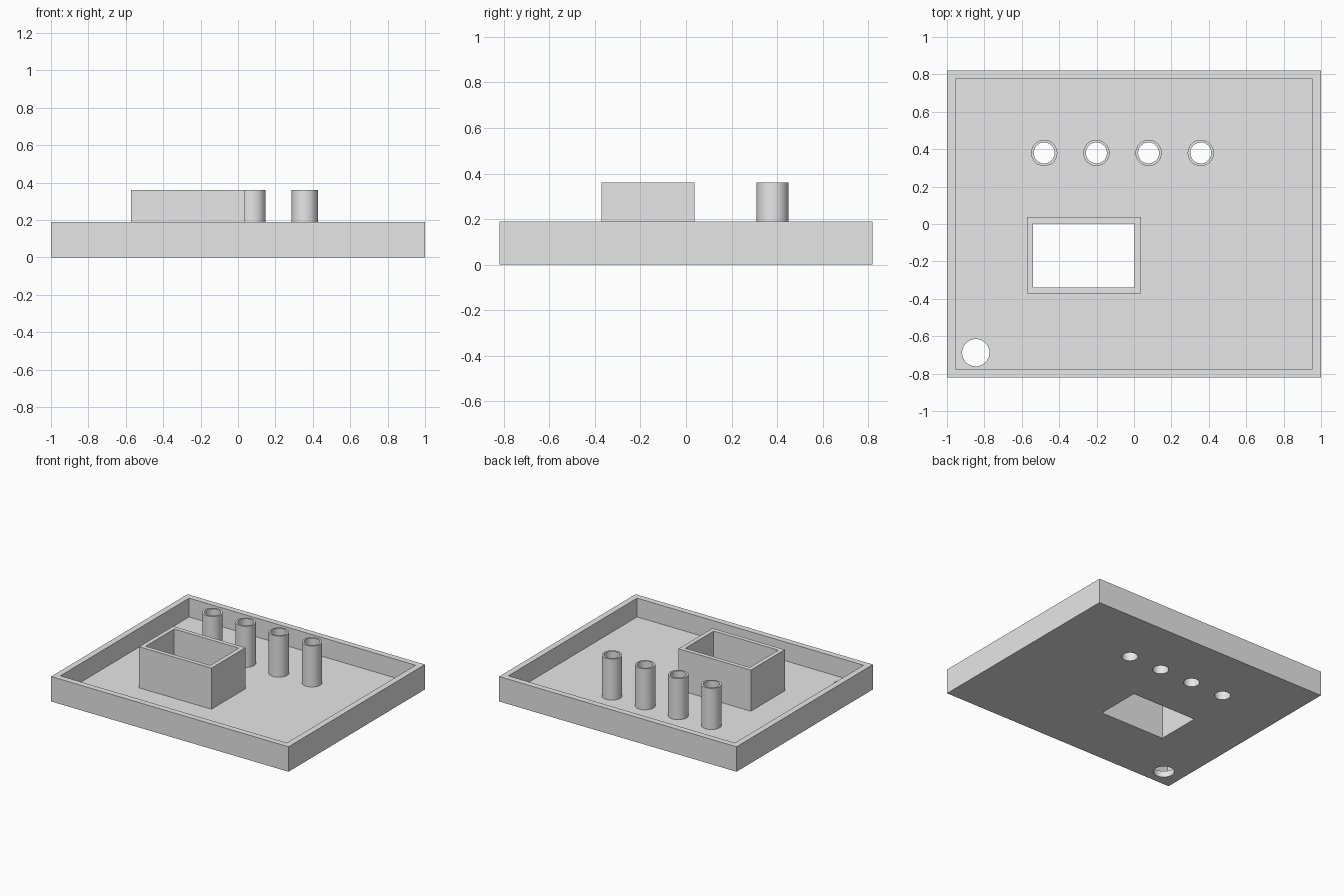
import bpy, bmesh, math

cube = bpy.data.objects.get("Cube")
if cube:
    bpy.data.objects.remove(cube, do_unlink=True)

WALL_TOP, FLOOR, TOWER_TOP = 0.19, 0.047, 0.36
HALF_X, HALF_Y, WALL = 1.0, 0.82, 0.046
POST_Y, POST_R, BORE_R = 0.38, 0.07, 0.056
POST_XS = [-0.48 + 0.279 * i for i in range(4)]

grey = bpy.data.materials.new("plain grey")
grey.use_nodes = True
grey.diffuse_color = (0.8, 0.8, 0.8, 1)
grey.node_tree.nodes["Principled BSDF"].inputs["Base Color"].default_value = (0.8, 0.8, 0.8, 1)


def rect(x0, x1, y0, y1):
    return [(x0, y0), (x1, y0), (x1, y1), (x0, y1)]


def circle(x, y, r, n=48):
    angles = [2 * math.pi * i / n for i in range(n)]
    return [(x + r * math.cos(a), y + r * math.sin(a)) for a in angles]


def finish(name, bm):
    bmesh.ops.recalc_face_normals(bm, faces=bm.faces)
    mesh = bpy.data.meshes.new(name)
    bm.to_mesh(mesh)
    bm.free()
    mesh.materials.append(grey)
    obj = bpy.data.objects.new(name, mesh)
    bpy.context.collection.objects.link(obj)
    return obj


def prism(name, outline, z0, z1):
    bm = bmesh.new()
    base = bm.faces.new([bm.verts.new((x, y, z0)) for x, y in outline])
    top = bmesh.ops.extrude_face_region(bm, geom=[base], use_keep_orig=True)["geom"]
    for v in (g for g in top if isinstance(g, bmesh.types.BMVert)):
        v.co.z = z1
    return finish(name, bm)


def sleeve(name, outer, inner, z0, z1):
    """Hollow wall between two matching outlines."""
    bm = bmesh.new()
    loops = [[bm.verts.new((x, y, z)) for x, y in outline]
             for outline, z in ((outer, z0), (outer, z1), (inner, z1), (inner, z0))]
    n = len(outer)
    for k in range(4):
        a, b = loops[k], loops[(k + 1) % 4]
        for i in range(n):
            j = (i + 1) % n
            bm.faces.new((a[i], a[j], b[j], b[i]))
    return finish(name, bm)


def cut(target, cutter):
    cutter.hide_render = True
    mod = target.modifiers.new("cut", 'BOOLEAN')
    mod.operation, mod.solver, mod.object = 'DIFFERENCE', 'EXACT', cutter
    bpy.context.view_layer.objects.active = target
    bpy.ops.object.modifier_apply(modifier=mod.name)
    bpy.data.objects.remove(cutter, do_unlink=True)


def smooth(obj):
    bpy.ops.object.select_all(action='DESELECT')
    obj.select_set(True)
    bpy.context.view_layer.objects.active = obj
    bpy.ops.object.shade_smooth_by_angle(angle=math.radians(30))


# Shallow tray: solid slab, hollowed from above
tray = prism("tray", rect(-HALF_X, HALF_X, -HALF_Y, HALF_Y), 0, WALL_TOP)
ix, iy = HALF_X - WALL, HALF_Y - WALL
cut(tray, prism("hollow_cutter", rect(-ix, ix, -iy, iy), FLOOR, 1))

# Openings through the floor: window, corner cable hole, post bores
window = rect(-0.54, 0.004, -0.339, 0.004)
openings = [window, circle(-0.846, -0.688, 0.073)]
openings += [circle(x, POST_Y, BORE_R) for x in POST_XS]
for outline in openings:
    cut(tray, prism("opening_cutter", outline, -0.1, 0.1))
smooth(tray)

# Rectangular collar around the window
sleeve("window_collar", rect(-0.572, 0.037, -0.372, 0.037), window, FLOOR, TOWER_TOP)

# Row of tubular posts
for i, x in enumerate(POST_XS):
    smooth(sleeve(f"tube_post_{i + 1}", circle(x, POST_Y, POST_R),
                  circle(x, POST_Y, BORE_R), FLOOR, TOWER_TOP))
